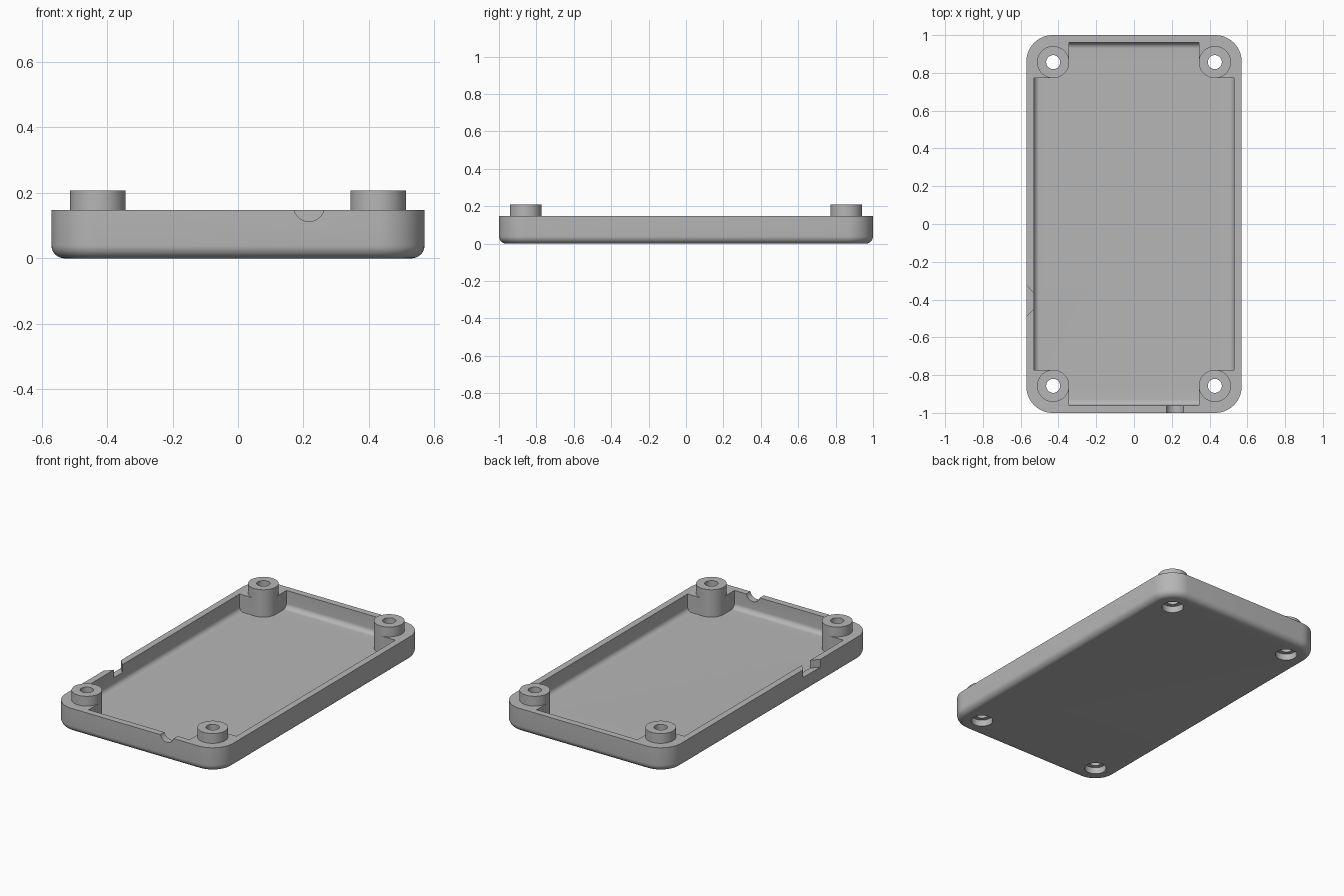
import bpy, bmesh
from math import sin, cos, pi
from mathutils import Vector

if "Cube" in bpy.data.objects:
    bpy.data.objects.remove(bpy.data.objects["Cube"], do_unlink=True)

HX, HY, RIM, TOP = 0.57, 1.0, 0.148, 0.208     # half sizes and heights
WALL, FLOOR = 0.04, 0.04
PX, PY, POST_R, HOLE_R = 0.428, 0.857, 0.085, 0.037
CORNERS = [(sx, sy) for sx in (-1, 1) for sy in (-1, 1)]

grey = bpy.data.materials.new("plain grey")
grey.use_nodes = True
colour = (0.47, 0.47, 0.47, 1)
grey.diffuse_color = colour
grey.node_tree.nodes["Principled BSDF"].inputs["Base Color"].default_value = colour


def loft(name, rings, closed=False):
    """Skin a stack of rings; cap the ends, or join last ring to first."""
    bm = bmesh.new()
    loops = [[bm.verts.new(p) for p in ring] for ring in rings]
    pairs = list(zip(loops, loops[1:]))
    if closed:
        pairs.append((loops[-1], loops[0]))
    else:
        bm.faces.new(loops[0])
        bm.faces.new(loops[-1])
    for a, b in pairs:
        for i in range(len(a)):
            j = (i + 1) % len(a)
            bm.faces.new((a[i], a[j], b[j], b[i]))
    bmesh.ops.recalc_face_normals(bm, faces=bm.faces)
    mesh = bpy.data.meshes.new(name)
    bm.to_mesh(mesh)
    bm.free()
    mesh.materials.append(grey)
    obj = bpy.data.objects.new(name, mesh)
    bpy.context.collection.objects.link(obj)
    return obj


def circle(x, y, r, z, n=48):
    return [(x + r * cos(2 * pi * i / n), y + r * sin(2 * pi * i / n), z) for i in range(n)]


def prism(name, outline, z0, z1):
    return loft(name, [[(x, y, z) for x, y in outline] for z in (z0, z1)])


def rounded_rect(hx, hy, r, z, n=14):
    pts = []
    for k, (sx, sy) in enumerate([(1, 1), (-1, 1), (-1, -1), (1, -1)]):
        for i in range(n + 1):
            a = (k + i / n) * pi / 2
            pts.append((sx * (hx - r) + r * cos(a), sy * (hy - r) + r * sin(a), z))
    return pts


def filleted_block(name, hx, hy, r, fillet, z0, z1, n=8):
    """Rounded block whose bottom edge is rounded too."""
    rings = []
    for i in range(n + 1):
        a = i / n * pi / 2
        d = fillet * (1 - sin(a))
        rings.append(rounded_rect(hx - d, hy - d, r - d, z0 + fillet * (1 - cos(a))))
    rings.append(rounded_rect(hx, hy, r, z1))
    return loft(name, rings)


def cut(target, cutter):
    """Subtract the cutter, then discard it."""
    cutter.hide_render = True
    mod = target.modifiers.new("cut", 'BOOLEAN')
    mod.operation, mod.solver, mod.object = 'DIFFERENCE', 'EXACT', cutter
    bpy.context.view_layer.objects.active = target
    bpy.ops.object.modifier_apply(modifier=mod.name)
    bpy.data.objects.remove(cutter, do_unlink=True)


# Tray body and the cavity, which leaves solid posts in its corners
tray = filleted_block("tray", HX, HY, 0.14, 0.04, 0, RIM)
cavity = filleted_block("cavity_cutter", HX - WALL, HY - WALL, 0.05, 0.03, FLOOR, 0.3)
for sx, sy in CORNERS:
    arc = [(-POST_R * cos(i / 12 * pi / 2), -POST_R * sin(i / 12 * pi / 2)) for i in range(13)]
    outline = arc + [(0.2, -POST_R), (0.2, 0.2), (-POST_R, 0.2)]
    outline = [(sx * (PX + x), sy * (PY + y)) for x, y in outline]
    cut(cavity, prism("post_cutter", outline, -0.1, 0.5))
cut(tray, cavity)

# Stepped screw holes, wider underneath
for sx, sy in CORNERS:
    x, y = sx * PX, sy * PY
    cut(tray, loft("screw_cutter", [
        circle(x, y, 0.062, -0.05), circle(x, y, 0.062, 0.04),
        circle(x, y, HOLE_R, 0.04), circle(x, y, HOLE_R, 0.3)]))

# Round cable notch in the front wall
cut(tray, loft("cable_cutter", [
    [(0.217 + px, y, 0.16 + pz) for px, pz, _ in circle(0, 0, 0.047, 0)]
    for y in (-1.05, -0.93)]))

# Flared port notch in the right wall
port = [(-0.59, -0.104), (-0.51, -0.02), (-0.51, 0.02), (-0.59, 0.104)]
cut(tray, prism("port_cutter", [(x, y - 0.407) for x, y in port], 0.1, 0.3))

# Hollow standoffs above the rim
parts = [tray]
for sx, sy in CORNERS:
    x, y = sx * PX, sy * PY
    name = ("back" if sy > 0 else "front") + ("_left" if sx > 0 else "_right") + "_standoff"
    parts.append(loft(name, [
        circle(x, y, POST_R, RIM), circle(x, y, POST_R, TOP),
        circle(x, y, HOLE_R, TOP), circle(x, y, HOLE_R, RIM)], closed=True))

# Smooth the curves, keep the edges sharp
bpy.ops.object.select_all(action='DESELECT')
for obj in parts:
    obj.select_set(True)
bpy.context.view_layer.objects.active = tray
bpy.ops.object.shade_smooth_by_angle(angle=pi / 6)
